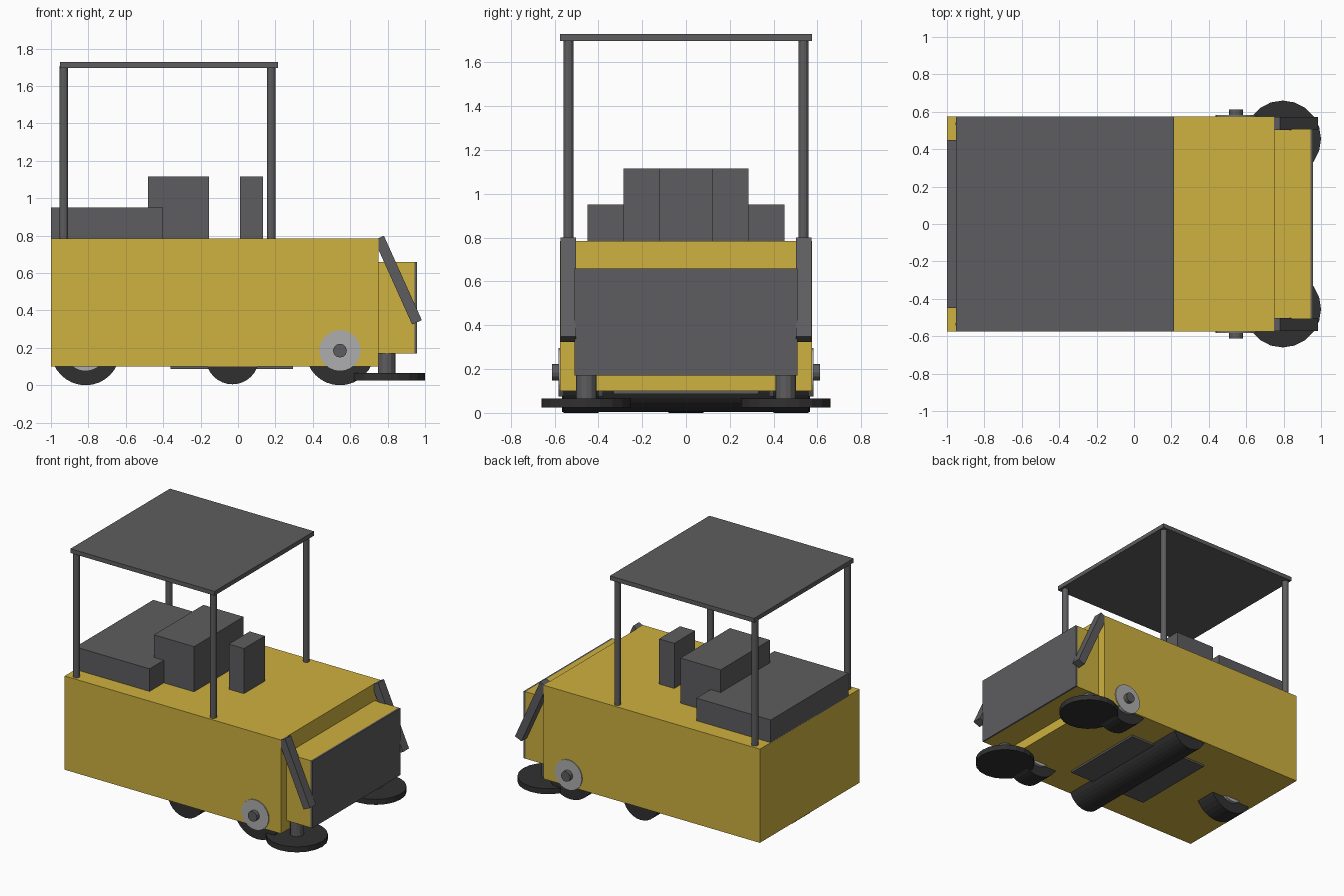
import bpy
from math import radians

if "Cube" in bpy.data.objects:
    bpy.data.objects.remove(bpy.data.objects["Cube"])


def material(name, rgb):
    m = bpy.data.materials.new(name)
    m.diffuse_color = (*rgb, 1)
    m.use_nodes = True
    m.node_tree.nodes["Principled BSDF"].inputs["Base Color"].default_value = m.diffuse_color
    return m


YELLOW = material("yellow_paint", (0.62, 0.44, 0.05))
DARK = material("dark_grey", (0.11, 0.11, 0.115))
BLACK = material("black_rubber", (0.03, 0.03, 0.03))
LIGHT = material("light_grey", (0.42, 0.42, 0.42))


def box(name, x, y, z, mat, tilt=0):
    """Box from (min, max) ranges, optionally tilted about y."""
    bpy.ops.mesh.primitive_cube_add(
        size=1, location=[(a + b) / 2 for a, b in (x, y, z)], rotation=(0, tilt, 0))
    ob = bpy.context.object
    ob.name = name
    ob.scale = [b - a for a, b in (x, y, z)]
    ob.data.materials.append(mat)
    return ob


def cyl(name, center, r, depth, mat, sides=24, along_y=False):
    bpy.ops.mesh.primitive_cylinder_add(
        vertices=sides, radius=r, depth=depth, location=center,
        rotation=(radians(90) if along_y else 0, 0, 0))
    ob = bpy.context.object
    ob.name = name
    ob.data.materials.append(mat)
    return ob


def wheel(name, x, y):
    c = (x, y, 0.185)
    cyl(name + "_tyre", c, 0.185, 0.16, BLACK, 32, True)
    cyl(name + "_hub", c, 0.11, 0.204, LIGHT, 24, True)
    cyl(name + "_axle_cap", c, 0.037, 0.265, DARK, 12, True)


# Body and front hopper
box("body", (-1, 0.75), (-0.575, 0.575), (0.10, 0.785), YELLOW)
box("hopper", (0.74, 0.943), (-0.508, 0.508), (0.17, 0.66), YELLOW)
box("hopper_panel", (0.943, 0.957), (-0.508, 0.508), (0.17, 0.66), DARK)

# Engine cover, seat and steering console
box("engine_cover", (-1, -0.40), (-0.45, 0.45), (0.78, 0.95), DARK)
box("seat", (-0.48, -0.155), (-0.286, 0.286), (0.78, 1.115), DARK)
box("console", (0.01, 0.133), (-0.121, 0.121), (0.78, 1.115), DARK)

# Canopy roof
box("canopy", (-0.953, 0.213), (-0.575, 0.575), (1.697, 1.728), DARK)

# Underside: suction plate and main sweeping roller
box("underside_plate", (-0.36, 0.295), (-0.33, 0.33), (0.086, 0.11), DARK)
cyl("main_roller", (-0.03, 0, 0.147), 0.142, 1.134, BLACK, 32, True)

# Single rear wheel
wheel("rear_wheel", -0.815, 0)

# Parts repeated on both sides
for side, s in (("front", -1), ("back", 1)):
    wheel(f"{side}_wheel", 0.545, s * 0.48)
    for end, x in (("rear", -0.932), ("fore", 0.177)):
        cyl(f"{side}_{end}_canopy_post", (x, s * 0.536, 1.243), 0.023, 0.925, DARK, 12)
    # Hopper lift arm
    y = s * 0.537
    box(f"{side}_lift_arm", (0.827, 0.884), (y - 0.035, y + 0.035),
        (0.3145, 0.8095), DARK, radians(-24.2))
    # Side brush and its shaft
    cyl(f"{side}_side_brush", (0.795, s * 0.455, 0.045), 0.205, 0.04, BLACK, 20)
    cyl(f"{side}_brush_shaft", (0.795, s * 0.455, 0.13), 0.046, 0.15, DARK, 12)
